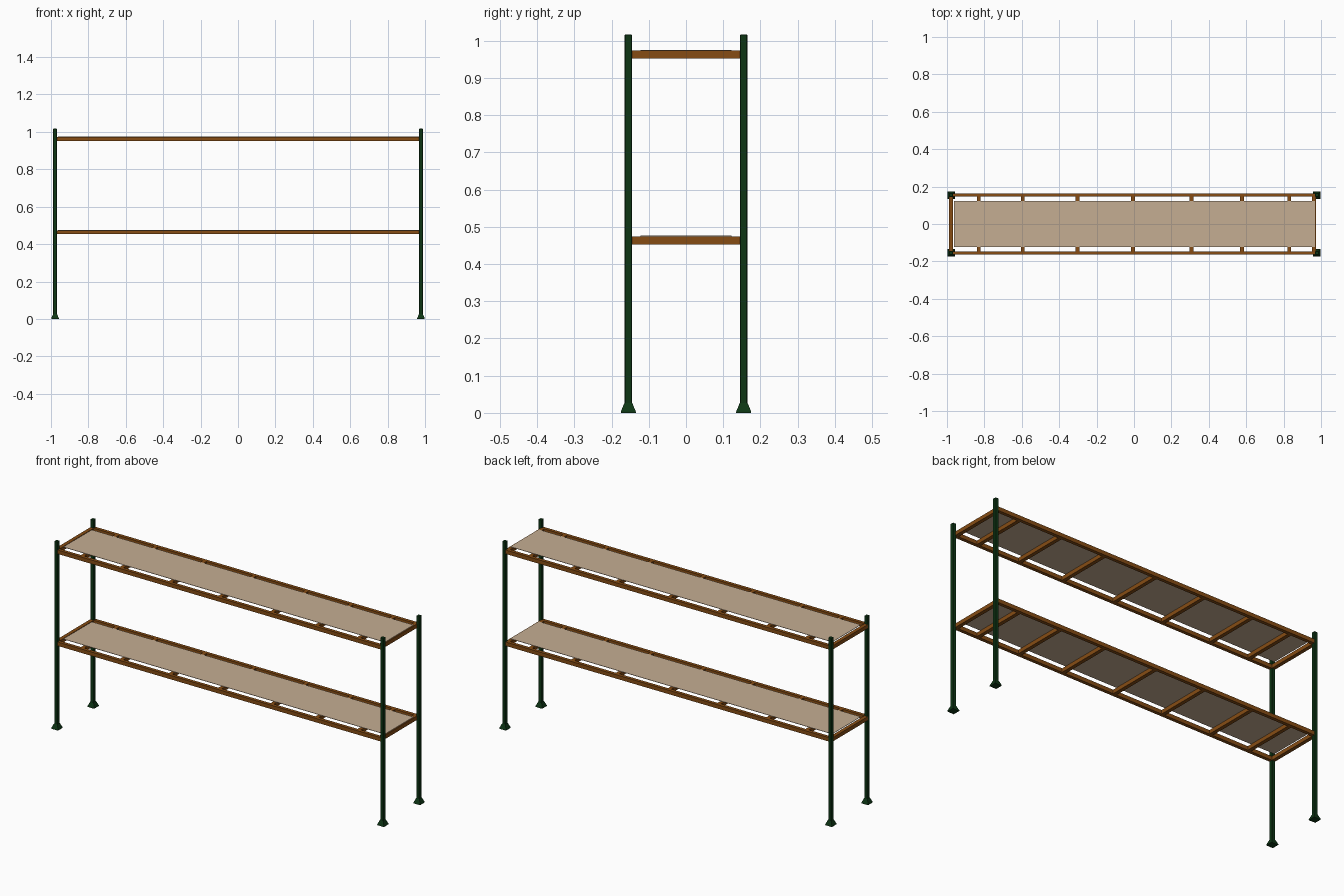
import bpy, bmesh

if "Cube" in bpy.data.objects:
    bpy.data.objects.remove(bpy.data.objects["Cube"])


def material(name, rgb):
    m = bpy.data.materials.new(name)
    m.diffuse_color = (*rgb, 1)
    m.use_nodes = True
    m.node_tree.nodes["Principled BSDF"].inputs["Base Color"].default_value = m.diffuse_color
    return m


GREEN = material("dark green metal", (0.004, 0.036, 0.007))
BROWN = material("brown beam", (0.24, 0.073, 0.007))
BOARD = material("tan board", (0.56, 0.42, 0.29))


def box(name, lo, hi, mat, taper=1.0, bevel=0.0):
    """Box between two corners; taper scales the top face in x and y."""
    bm = bmesh.new()
    bmesh.ops.create_cube(bm, size=1)
    for v in bm.verts:
        if v.co.z > 0:
            v.co.x *= taper
            v.co.y *= taper
        for i in range(3):
            v.co[i] = (lo[i] + hi[i]) / 2 + v.co[i] * (hi[i] - lo[i])
    me = bpy.data.meshes.new(name)
    bm.to_mesh(me)
    bm.free()
    me.materials.append(mat)
    ob = bpy.data.objects.new(name, me)
    bpy.context.collection.objects.link(ob)
    if bevel:
        mod = ob.modifiers.new("bevel", 'BEVEL')
        mod.width = bevel
        mod.segments = 1
    return ob


PX, PY, R = 0.978, 0.155, 0.01

# Corner posts with flared feet
for sx in (-1, 1):
    for sy in (-1, 1):
        x, y = sx * PX, sy * PY
        box("post", (x - R, y - R, 0.02), (x + R, y + R, 1.017), GREEN, bevel=0.002)
        box("foot_base", (x - .02, y - .02, 0), (x + .02, y + .02, 0.004), GREEN)
        box("foot", (x - .02, y - .02, 0.004), (x + .02, y + .02, 0.027), GREEN, taper=0.52)

# Two shelves: long rails, cross bars and a thin board on top
bars = (-0.978, -0.83, -0.595, -0.302, -0.005, 0.308, 0.577, 0.83, 0.963)
for level, top in (("lower", 0.474), ("upper", 0.973)):
    low = top - 0.021
    for side, s in (("front", -1), ("back", 1)):
        y = s * PY
        box(f"{level}_{side}_rail", (-0.975, y - 0.009, low), (0.975, y + 0.009, top), BROWN)
    for x in bars:
        box(f"{level}_cross_bar", (x - R, -0.147, low), (x + R, 0.147, top), BROWN)
    box(f"{level}_board", (-0.963, -0.122, top), (0.967, 0.122, top + 0.002), BOARD)
